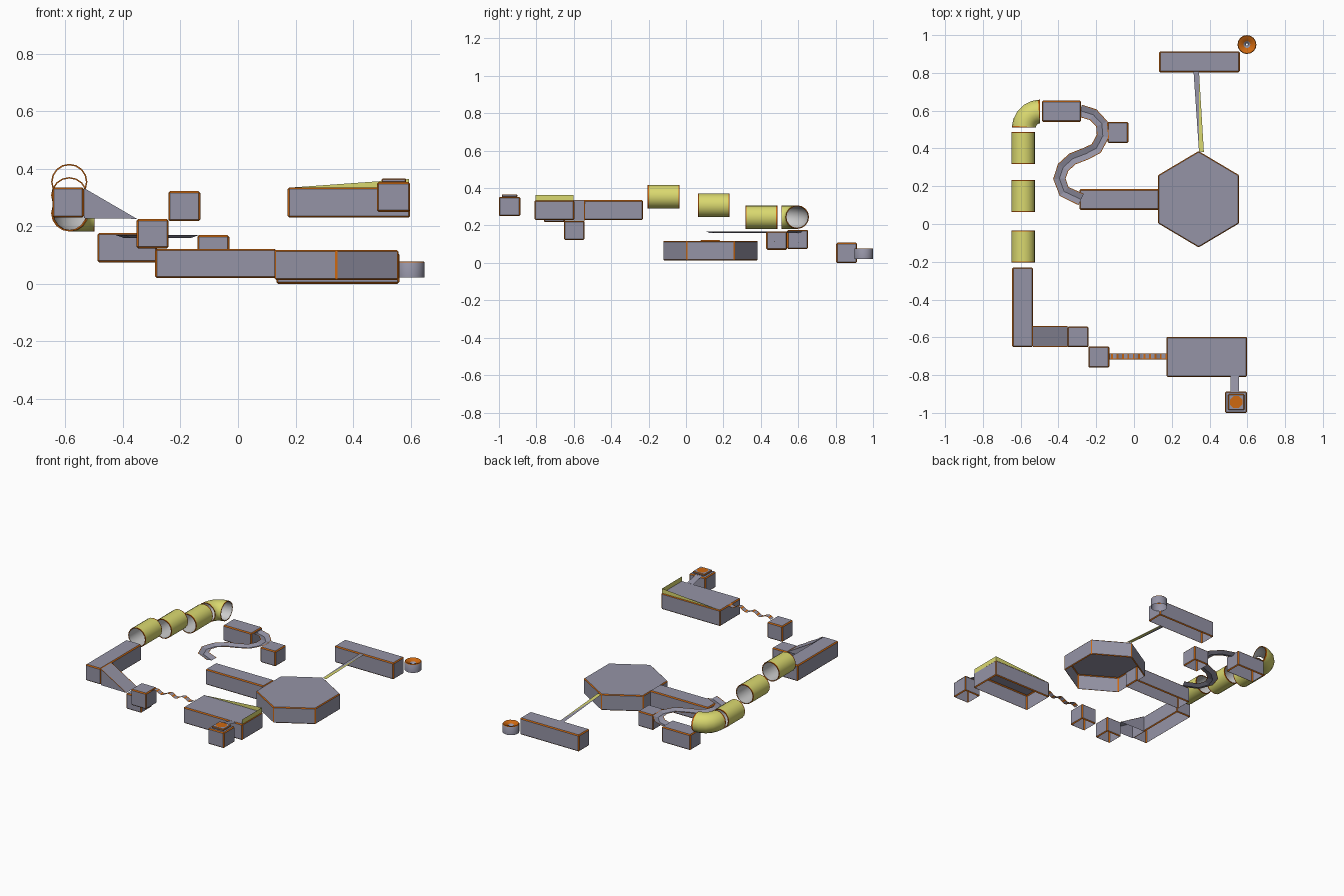
import bpy, bmesh, math
from mathutils import Vector

if "Cube" in bpy.data.objects:
    bpy.data.objects.remove(bpy.data.objects["Cube"])


def mat(name, c):
    m = bpy.data.materials.new(name)
    m.diffuse_color = (*c, 1)
    m.use_nodes = True
    m.node_tree.nodes["Principled BSDF"].inputs["Base Color"].default_value = m.diffuse_color
    return m


MATS = [mat("slate_grey", (0.30, 0.295, 0.38)), mat("orange_trim", (0.62, 0.14, 0.005)),
        mat("pale_yellow", (0.70, 0.69, 0.16)), mat("light_lining", (0.60, 0.60, 0.60))]
GREY, ORANGE, YELLOW, PALE = range(4)


def finish(name, bm, smooth=False):
    me = bpy.data.meshes.new(name)
    bm.to_mesh(me)
    bm.free()
    for m in MATS:
        me.materials.append(m)
    ob = bpy.data.objects.new(name, me)
    bpy.context.collection.objects.link(ob)
    if smooth:
        bpy.ops.object.select_all(action='DESELECT')
        bpy.context.view_layer.objects.active = ob
        ob.select_set(True)
        bpy.ops.object.shade_smooth_by_angle(angle=math.radians(40))
    return ob


def prism(name, outline, ztops, z0, trim=0.006):
    """Open-bottomed shell with orange bevelled edges."""
    bm = bmesh.new()
    if not isinstance(ztops, (list, tuple)):
        ztops = [ztops] * len(outline)
    lo = [bm.verts.new((x, y, z0)) for x, y in outline]
    hi = [bm.verts.new((x, y, z)) for (x, y), z in zip(outline, ztops)]
    n = len(outline)
    bm.faces.new(lo[::-1])
    bm.faces.new(hi)
    for i in range(n):
        j = (i + 1) % n
        bm.faces.new((lo[i], lo[j], hi[j], hi[i]))
    bmesh.ops.bevel(bm, geom=bm.edges[:], offset=trim, offset_type='OFFSET',
                    segments=1, profile=0.5, affect='EDGES', material=ORANGE)
    bm.normal_update()
    bottom = [f for f in bm.faces if f.normal.z < -0.99 and f.material_index == 0]
    bmesh.ops.delete(bm, geom=bottom, context='FACES')
    return finish(name, bm)


def box(name, x0, x1, y0, y1, z0, z1, trim=0.006):
    return prism(name, [(x0, y0), (x1, y0), (x1, y1), (x0, y1)], z1, z0, trim)


def sheet(name, polys):
    """Thin flat plates: list of (material, points)."""
    bm = bmesh.new()
    for m, pts in polys:
        bm.faces.new([bm.verts.new(p) for p in pts]).material_index = m
    return finish(name, bm)


def loft(bm, rings, mats, closed=False):
    """Skin between rows of points; mats(row, column) gives the material."""
    vs = [[bm.verts.new(p) for p in r] for r in rings]
    n = len(vs[0])
    for i in range(len(vs) - 1):
        for j in range(n if closed else n - 1):
            k = (j + 1) % n
            f = bm.faces.new((vs[i][j], vs[i][k], vs[i + 1][k], vs[i + 1][j]))
            f.material_index = mats(i, j)


def pipe(name, frames, r=0.063, sides=16):
    """Yellow pipe, pale inside, orange rims. frames: (centre, sideways vector)."""
    bm = bmesh.new()

    def ring(frame, rad):
        c, s = Vector(frame[0]), Vector(frame[1])
        return [c + s * (rad * math.cos(t)) + Vector((0, 0, rad * math.sin(t)))
                for t in [2 * math.pi * k / sides for k in range(sides)]]
    ri = r - 0.005
    outer = [ring(f, r) for f in frames]
    inner = [ring(f, ri) for f in frames[::-1]]
    last = len(frames) - 1
    loft(bm, outer, lambda i, j: ORANGE if i in (0, last - 1) else YELLOW, True)
    loft(bm, inner, lambda i, j: PALE, True)
    for f in (frames[0], frames[-1]):
        loft(bm, [ring(f, r), ring(f, ri)], lambda i, j: ORANGE, True)
    bmesh.ops.remove_doubles(bm, verts=bm.verts[:], dist=0.0005)
    bmesh.ops.recalc_face_normals(bm, faces=bm.faces[:])
    return finish(name, bm, True)


# Start tower with raised cap and orange entry disc
box("start_tower", 0.482, 0.598, -1.0, -0.886, 0.25, 0.353)
box("start_cap", 0.498, 0.584, -0.985, -0.901, 0.352, 0.366, 0.004)
sheet("start_disc", [(ORANGE, [(0.541 + 0.035 * math.cos(k * math.pi / 4 + 0.39),
                                -0.943 + 0.035 * math.sin(k * math.pi / 4 + 0.39), 0.368)
                               for k in range(8)])])
sheet("start_chute", [(GREY, [(0.511, -0.89, 0.354), (0.555, -0.89, 0.354),
                              (0.555, -0.805, 0.335), (0.511, -0.805, 0.335)])])

# First deck with yellow guard fences
box("first_deck", 0.172, 0.598, -0.81, -0.597, 0.23, 0.335)
sheet("deck_fence", [
    (YELLOW, [(0.594, -0.805, 0.333), (0.594, -0.601, 0.333),
              (0.594, -0.601, 0.364), (0.594, -0.805, 0.364)]),
    (YELLOW, [(0.176, -0.601, 0.334), (0.594, -0.601, 0.334), (0.594, -0.601, 0.364)])])

# Wavy bridge with orange stripes
bm = bmesh.new()
rows = []
for i in range(33):
    x = 0.175 - 0.305 * i / 32
    z = 0.337 - 0.012 * i / 32 + 0.010 * math.cos(2 * math.pi * (x - 0.1) / 0.1)
    rows.append([(x, -0.717, z), (x, -0.713, z), (x, -0.689, z), (x, -0.685, z)])
loft(bm, rows, lambda i, j: ORANGE if j != 1 or i % 3 == 0 else GREY)
finish("wavy_bridge", bm)

# Step boxes, slope and long box
box("step_upper", -0.242, -0.131, -0.76, -0.648, 0.218, 0.322)
box("step_lower", -0.352, -0.241, -0.652, -0.542, 0.123, 0.225)
bm = bmesh.new()
loft(bm, [[(-0.535, y, 0.228), (-0.535, y, 0.333), (-0.351, y, 0.226)] for y in (-0.65, -0.542)],
     lambda i, j: GREY)
for y in (-0.65, -0.542):
    bm.faces.new([bm.verts.new(p) for p in
                  ((-0.535, y, 0.228), (-0.535, y, 0.333), (-0.351, y, 0.226))])
for y in (-0.651, -0.545):  # orange edging
    loft(bm, [[(-0.535, y, 0.334), (-0.535, y + 0.004, 0.334)],
              [(-0.351, y, 0.227), (-0.351, y + 0.004, 0.227)]], lambda i, j: ORANGE)
bmesh.ops.recalc_face_normals(bm, faces=bm.faces[:])
finish("slope", bm)
box("long_box", -0.645, -0.535, -0.652, -0.23, 0.23, 0.335)

# Three stepped pipes and the elbow
for k, (y0, z) in enumerate([(-0.205, 0.354), (0.063, 0.308), (0.318, 0.245)]):
    pipe("pipe_%d" % (k + 1), [((-0.586, y, z), (1, 0, 0)) for y in
                               (y0, y0 + 0.006, y0 + 0.164, y0 + 0.17)])
angles = [0, 4] + [18, 36, 54, 72] + [86, 90]
pipe("pipe_elbow", [((-0.498 - 0.085 * math.cos(a), 0.51 + 0.085 * math.sin(a), 0.245),
                     (-math.cos(a), math.sin(a), 0)) for a in map(math.radians, angles)])

# Landing box and winding gutter
box("landing_box", -0.488, -0.281, 0.541, 0.653, 0.075, 0.177)
path = [(-0.285, 0.6), (-0.215, 0.578), (-0.17, 0.53), (-0.165, 0.465), (-0.2, 0.4),
        (-0.255, 0.372), (-0.325, 0.345), (-0.375, 0.3), (-0.395, 0.24), (-0.37, 0.172), (-0.28, 0.13)]
path = [Vector((*p, 0)) for p in path]
section = [(-0.033, 0.169), (-0.029, 0.169), (0, 0.159), (0.029, 0.169), (0.033, 0.169)]
rows = []
for i, p in enumerate(path):
    d = (path[min(i + 1, len(path) - 1)] - path[max(i - 1, 0)]).normalized()
    side = Vector((-d.y, d.x, 0))
    rows.append([p + side * s + Vector((0, 0, z)) for s, z in section])
bm = bmesh.new()
loft(bm, rows, lambda i, j: ORANGE if j in (0, 3) else GREY)
finish("winding_gutter", bm)
box("side_box", -0.141, -0.03, 0.429, 0.54, 0.07, 0.169)

# Lower channel and hexagonal deck
box("lower_channel", -0.288, 0.133, 0.075, 0.184, 0.02, 0.122)
prism("hexagon_deck", [(0.342 + 0.248 * math.sin(a), 0.131 - 0.255 * math.cos(a))
                       for a in [k * math.pi / 3 for k in range(6)]], 0.118, 0.014, 0.005)

# Tapering two-tone bridge to the finish box
sheet("narrow_bridge", [
    (GREY, [(0.315, 0.81, 0.106), (0.344, 0.385, 0.115), (0.344, 0.81, 0.106)]),
    (YELLOW, [(0.344, 0.81, 0.106), (0.344, 0.385, 0.115), (0.37, 0.38, 0.115)])])
box("finish_box", 0.133, 0.56, 0.803, 0.914, 0.0, 0.108)

# Finish cup with orange rim funnel
bm = bmesh.new()
profile = [(0.05, 0.022), (0.05, 0.074), (0.047, 0.078), (0.018, 0.066), (0.006, 0.05)]
rows = [[(0.598 + r * math.cos(t), 0.95 + r * math.sin(t), z)
         for t in [2 * math.pi * k / 16 for k in range(16)]] for r, z in profile]
loft(bm, rows, lambda i, j: ORANGE if i in (1, 2) else GREY, True)
finish("finish_cup", bm, True)
